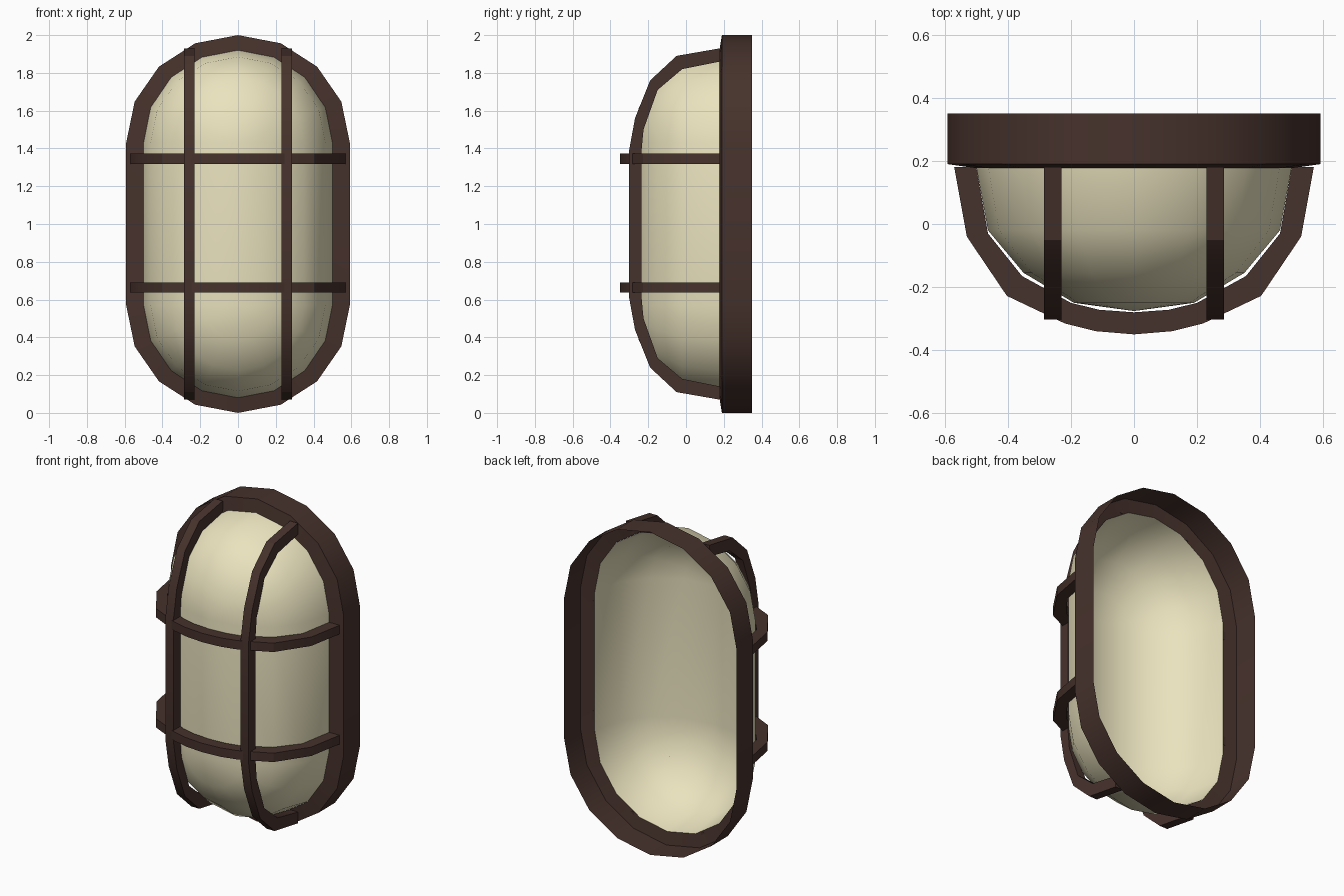
import bpy, bmesh
from math import sin, cos, pi, radians

if "Cube" in bpy.data.objects:
    bpy.data.objects.remove(bpy.data.objects["Cube"])

Z_LOW, Z_HIGH = 0.57, 1.43


def material(name, color):
    m = bpy.data.materials.new(name)
    m.diffuse_color = color
    m.use_nodes = True
    m.node_tree.nodes["Principled BSDF"].inputs["Base Color"].default_value = m.diffuse_color
    return m


BROWN = material("brown_metal", (0.062, 0.032, 0.025, 1))
CREAM = material("cream_glass", (0.83, 0.77, 0.52, 1))


def finish(bm, name, mat, angle):
    bmesh.ops.remove_doubles(bm, verts=bm.verts, dist=1e-4)
    bmesh.ops.recalc_face_normals(bm, faces=bm.faces)
    # open shells: make the normals point to the front / outside
    mesh = bpy.data.meshes.new(name)
    bm.to_mesh(mesh)
    bm.free()
    ob = bpy.data.objects.new(name, mesh)
    bpy.context.collection.objects.link(ob)
    mesh.materials.append(mat)
    bpy.ops.object.select_all(action='DESELECT')
    ob.select_set(True)
    bpy.context.view_layer.objects.active = ob
    bpy.ops.object.shade_smooth_by_angle(angle=radians(angle))
    return ob


def stadium(rx, rz, y):
    """Capsule outline with eight segments per end cap."""
    pts = []
    for zc, start in ((Z_HIGH, 0), (Z_LOW, pi)):
        for i in range(9):
            a = start + pi * i / 8
            pts.append((rx * cos(a), y, zc + rz * sin(a)))
    return pts


def loft(name, sections, mat, angle, cap=False):
    """Skin a row of capsule outlines (rx, rz, y)."""
    bm = bmesh.new()
    rows = [[bm.verts.new(p) for p in stadium(*s)] for s in sections]
    n = len(rows[0])
    for a, b in zip(rows, rows[1:]):
        for i in range(n):
            j = (i + 1) % n
            bm.faces.new((a[i], a[j], b[j], b[i]))
    return finish(bm, name, mat, angle)


def bar(name, outer, inner, place, offset, width=0.055):
    """Rectangular bar swept between an outer and an inner line."""
    bm = bmesh.new()
    rows = []
    for o, i in zip(outer, inner):
        rows.append([bm.verts.new(place(p, offset + d * width / 2))
                     for p, d in ((o, -1), (o, 1), (i, 1), (i, -1))])
    for a, b in zip(rows, rows[1:]):
        for k in range(4):
            m = (k + 1) % 4
            bm.faces.new((a[k], a[m], b[m], b[k]))
    bm.faces.new(rows[0])
    bm.faces.new(rows[-1])
    return finish(bm, name, BROWN, 30)


def mirrored(points, centre):
    """Continue a half line (u, y) to the other side of the centre."""
    tail = [(2 * centre - u, y) for u, y in reversed(points)]
    return points + [p for p in tail if abs(p[0] - points[-1][0]) > 1e-4]


# Wall frame: open-backed rim with a front lip
loft("frame", [(0.592, 0.57, 0.35), (0.592, 0.57, 0.19), (0.5, 0.49, 0.177)],
     BROWN, 35)

# Domed lamp cover, open at the back
loft("lamp_cover", [(0.5, 0.49, 0.18), (0.463, 0.455, -0.02),
                    (0.35, 0.345, -0.155), (0.19, 0.185, -0.25),
                    (0, 0, -0.276)], CREAM, 60)

# Upright cage bars, profile as (z, y)
v_out = mirrored([(1.93, 0.18), (1.89, -0.05), (1.76, -0.19),
                  (1.56, -0.27), (1.38, -0.303)], 1)
v_in = mirrored([(1.86, 0.18), (1.82, -0.02), (1.71, -0.15),
                 (1.50, -0.225), (1.38, -0.236)], 1)
for side, x in (("left", -0.258), ("right", 0.258)):
    bar("upright_bar_" + side, v_out, v_in, lambda p, o: (o, p[1], p[0]), x)

# Cross cage bars, profile as (x, y)
h_out = mirrored([(0.57, 0.18), (0.53, -0.04), (0.403, -0.228),
                  (0.22, -0.315), (0.12, -0.34), (0, -0.35)], 0)
h_in = mirrored([(0.5, 0.18), (0.463, -0.03), (0.355, -0.165),
                 (0.2, -0.25), (0.11, -0.272), (0, -0.28)], 0)
for level, z in (("lower", 0.664), ("upper", 1.346)):
    bar("cross_bar_" + level, h_out, h_in, lambda p, o: (p[0], p[1], o), z)
